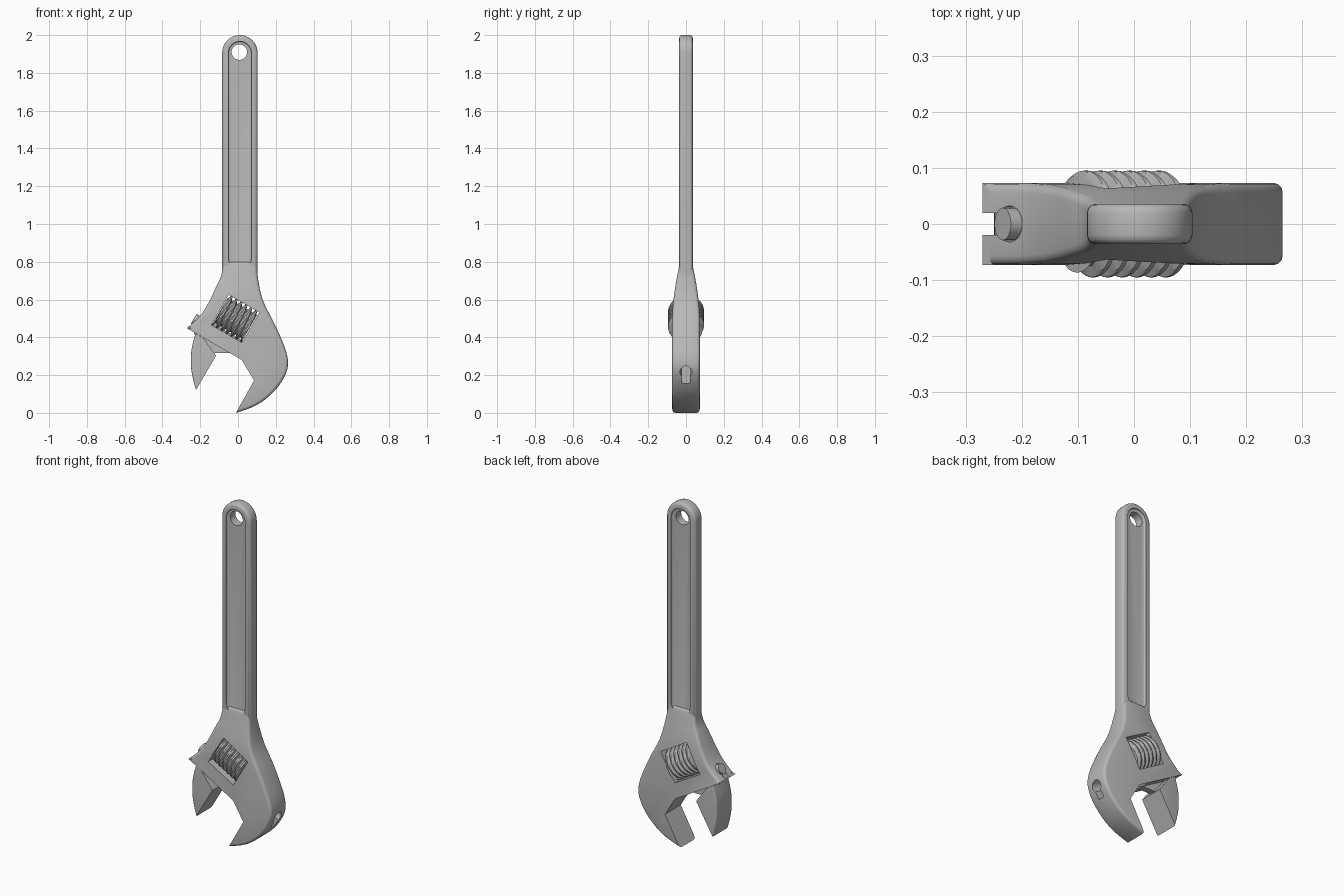
import bpy, bmesh
from math import radians, sin, cos, pi
from mathutils import Matrix, Vector

if "Cube" in bpy.data.objects:
    bpy.data.objects.remove(bpy.data.objects["Cube"], do_unlink=True)

steel = bpy.data.materials.new("grey_steel")
steel.use_nodes = True
GREY = (0.48, 0.48, 0.48, 1)
steel.diffuse_color = GREY
steel.node_tree.nodes["Principled BSDF"].inputs["Base Color"].default_value = GREY

# Frame of the sliding jaw: local x runs along the worm, local z across it
SLANT = Matrix.Rotation(radians(30), 4, 'Y')


def finish(name, bm):
    """Turn a bmesh into a steel object."""
    bmesh.ops.recalc_face_normals(bm, faces=bm.faces)
    mesh = bpy.data.meshes.new(name)
    bm.to_mesh(mesh)
    bm.free()
    mesh.materials.append(steel)
    obj = bpy.data.objects.new(name, mesh)
    bpy.context.collection.objects.link(obj)
    return obj


def prism(outline, half, y=0.0):
    """Extrude an x-z outline along y."""
    bm = bmesh.new()
    front = [bm.verts.new((x, y - half, z)) for x, z in outline]
    back = [bm.verts.new((x, y + half, z)) for x, z in outline]
    bm.faces.new(front)
    bm.faces.new(back[::-1])
    n = len(outline)
    for i in range(n):
        j = (i + 1) % n
        bm.faces.new((front[j], front[i], back[i], back[j]))
    bmesh.ops.recalc_face_normals(bm, faces=bm.faces)
    return bm


def soften(bm, offset, rule):
    """Round rim edges whose midpoint and side normal satisfy the rule."""
    bm.normal_update()
    rims = []
    for e in bm.edges:
        if len(e.link_faces) != 2:
            continue
        side, flat = sorted(e.link_faces, key=lambda f: abs(f.normal.y))
        mid = (e.verts[0].co + e.verts[1].co) / 2
        if abs(side.normal.y) < 0.2 and abs(flat.normal.y) > 0.6 and rule(mid, side.normal):
            rims.append(e)
    bmesh.ops.bevel(bm, geom=rims, offset=offset, offset_type='OFFSET', segments=3,
                    profile=0.5, affect='EDGES', clamp_overlap=False)


def curve(pts, steps=4):
    """Smooth path through the points."""
    p = [Vector(q) for q in pts]
    p = [2 * p[0] - p[1]] + p + [2 * p[-1] - p[-2]]
    out = []
    for a, b, c, d in zip(p, p[1:], p[2:], p[3:]):
        for k in range(steps):
            t = k / steps
            out.append((2 * b + (c - a) * t + (2 * a - 5 * b + 4 * c - d) * t ** 2
                        + (3 * b - a - 3 * c + d) * t ** 3) / 2)
    return out + [p[-2]]


def arc(cx, cz, r, start, end, n=20):
    return [(cx + r * cos(radians(start + (end - start) * i / n)),
             cz + r * sin(radians(start + (end - start) * i / n))) for i in range(n + 1)]


def cylinder(r, depth, matrix):
    bm = bmesh.new()
    bmesh.ops.create_cone(bm, cap_ends=True, segments=40, radius1=r, radius2=r,
                          depth=depth, matrix=matrix)
    return bm


def rod(r, u0, u1, v):
    """Cylinder along the slide direction."""
    place = Matrix.Translation(((u0 + u1) / 2, 0, v)) @ Matrix.Rotation(pi / 2, 4, 'Y')
    return cylinder(r, u1 - u0, SLANT @ place)


def block(u0, u1, v0, v1, half):
    """Box aligned with the slide direction."""
    bm = prism([(u0, v0), (u1, v0), (u1, v1), (u0, v1)], half)
    bm.transform(SLANT)
    return bm


def boolean(target, bm, operation='DIFFERENCE'):
    tool = finish("cutter", bm)
    tool.hide_render = True
    mod = target.modifiers.new("cut", 'BOOLEAN')
    mod.operation = operation
    mod.solver = 'EXACT'
    mod.object = tool
    bpy.context.view_layer.objects.active = target
    bpy.ops.object.modifier_apply(modifier=mod.name)
    bpy.data.objects.remove(tool, do_unlink=True)


# Handle with rounded rims, a long recess on both faces and a hanging hole
CX, TOP = 0.01, 1.906
bm = prism(arc(CX, TOP, 0.094, 0, 180) + [(CX - 0.094, 0.66), (CX + 0.094, 0.66)], 0.036)
soften(bm, 0.016, lambda mid, n: True)
handle = finish("handle", bm)
for s in (-1, 1):
    bm = prism(arc(CX, TOP, 0.061, 0, 180) + arc(CX, 0.82, 0.061, 180, 360), 0.026, s * 0.05)
    soften(bm, 0.007, lambda mid, n: True)
    boolean(handle, bm)
boolean(handle, cylinder(0.041, 0.3, Matrix.Translation((CX - 0.003, 0, 1.91))
                         @ Matrix.Rotation(pi / 2, 4, 'X')))

# Head with the fixed jaw, thinning towards the handle
left = curve([(-0.08, 0.80), (-0.088, 0.73), (-0.116, 0.667), (-0.148, 0.598),
              (-0.185, 0.534), (-0.222, 0.492), (-0.27, 0.448)])
opening = [(0.02, 0.28), (0.085, 0.172)]
right = curve([(-0.011, 0.0), (0.06, 0.024), (0.12, 0.054), (0.175, 0.098), (0.217, 0.145),
               (0.25, 0.20), (0.265, 0.26), (0.25, 0.34), (0.196, 0.466), (0.132, 0.595),
               (0.106, 0.71), (0.098, 0.80)])
bm = prism(left + opening + right, 1)
taper = [(0.50, 0.073), (0.56, 0.070), (0.62, 0.064), (0.68, 0.055), (0.74, 0.044), (0.80, 0.032)]
for z, _ in taper[:-1]:
    bmesh.ops.bisect_plane(bm, geom=bm.verts[:] + bm.edges[:] + bm.faces[:],
                           plane_co=(0, 0, z), plane_no=(0, 0, 1), dist=1e-5)


def thickness(z):
    for (z0, t0), (z1, t1) in zip(taper, taper[1:]):
        if z <= z1:
            return t0 + (t1 - t0) * max(0, (z - z0) / (z1 - z0))
    return taper[-1][1]


for v in bm.verts:
    v.co.y *= thickness(v.co.z)
soften(bm, 0.016, lambda mid, n: mid.z > 0.46 or n.x > 0)
head = finish("head_with_fixed_jaw", bm)

# Window for the worm and the keyhole channel for the sliding jaw
boolean(head, block(-0.355, -0.168, 0.333, 0.517, 0.2))
boolean(head, rod(0.032, -0.7, 0.4, 0.315))
boolean(head, block(-0.7, 0.4, 0.246, 0.317, 0.02))

# Sliding jaw, its web and its guide rod
outer = curve([(-0.225, 0.421), (-0.246, 0.335), (-0.249, 0.25), (-0.238, 0.18), (-0.222, 0.122)])
bm = prism(outer + [(-0.116, 0.303), (-0.185, 0.398)], 0.072)
soften(bm, 0.008, lambda mid, n: n.x < -0.2)
jaw = finish("sliding_jaw", bm)
web = finish("jaw_web", prism([(-0.20, 0.33), (-0.12, 0.317), (-0.043, 0.317), (-0.02, 0.375),
                               (-0.21, 0.474), (-0.235, 0.43)], 0.018))
guide = finish("jaw_guide_rod", rod(0.029, -0.452, -0.16, 0.315))

# Worm: a helical thread wrapped round the slide direction
ROUND, TURNS, PER_TURN, LENGTH = 48, 6, 10, 0.18
bm = bmesh.new()
rings = []
for i in range(TURNS * PER_TURN + 1):
    u = i / (TURNS * PER_TURN)
    ring = []
    for k in range(ROUND):
        a = 2 * pi * k / ROUND
        ridge = min(1, max(0, 0.5 + 0.9 * sin(2 * pi * u * TURNS - a)))
        r = 0.074 + 0.021 * ridge
        ring.append(bm.verts.new(((u - 0.5) * LENGTH, r * cos(a), r * sin(a))))
    rings.append(ring)
for a, b in zip(rings, rings[1:]):
    for k in range(ROUND):
        j = (k + 1) % ROUND
        bm.faces.new((a[k], a[j], b[j], b[k]))
bm.faces.new(rings[0])
bm.faces.new(rings[-1])
bm.transform(SLANT @ Matrix.Translation((-0.262, 0, 0.425)))
worm = finish("adjusting_worm", bm)

# Smooth shading with sharp creases kept
bpy.ops.object.select_all(action='DESELECT')
for obj in (handle, head, jaw, web, guide, worm):
    obj.select_set(True)
bpy.context.view_layer.objects.active = handle
bpy.ops.object.shade_smooth_by_angle(angle=radians(32))
